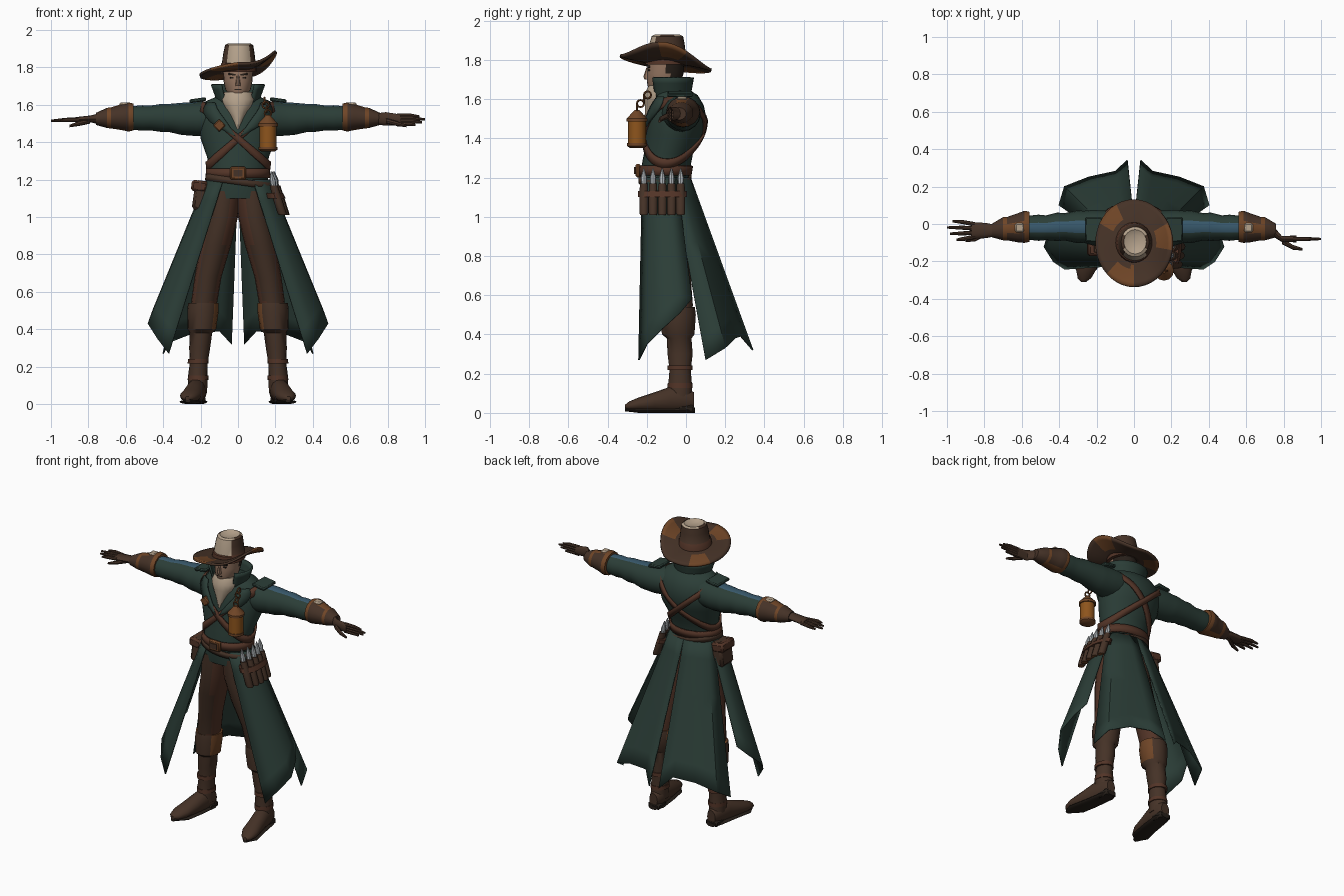
import bpy, bmesh, math
from math import sin, cos, pi, radians
from mathutils import Vector, Matrix

default_cube = bpy.data.objects.get("Cube")
if default_cube:
    bpy.data.objects.remove(default_cube)
parts = []


def material(name, *rgb):
    mat = bpy.data.materials.new(name)
    mat.use_nodes = True
    mat.diffuse_color = (*rgb, 1)
    mat.node_tree.nodes["Principled BSDF"].inputs["Base Color"].default_value = (*rgb, 1)
    return mat


green = material("coat green", .024, .047, .038)
brown = material("dark leather", .06, .032, .02)
belt = material("red brown strap", .085, .034, .02)
rust = material("rust trim", .16, .06, .02)
amber = material("lantern amber", .27, .09, .012)
bone = material("pale cloth", .46, .36, .26)
skin = material("skin", .3, .18, .12)
blue = material("steel blue", .04, .1, .15)
silver = material("silver", .42, .45, .47)
dark = material("dark hair", .02, .014, .01)


def finish(bm, name, mats, mirror=False, thick=0, rule=None, bevel=0):
    """Turn a bmesh into a named object; rule(centre, normal) picks the material."""
    bmesh.ops.recalc_face_normals(bm, faces=bm.faces)
    if rule:
        for face in bm.faces:
            face.material_index = int(rule(face.calc_center_median(), face.normal))
    mesh = bpy.data.meshes.new(name)
    bm.to_mesh(mesh)
    bm.free()
    for mat in mats:
        mesh.materials.append(mat)
    obj = bpy.data.objects.new(name, mesh)
    bpy.context.collection.objects.link(obj)
    if thick:
        solid = obj.modifiers.new("Thickness", 'SOLIDIFY')
        solid.thickness, solid.offset = thick, 0
    if bevel:
        obj.modifiers.new("Bevel", 'BEVEL').width = bevel
    if mirror:
        obj.modifiers.new("Mirror", 'MIRROR')
    parts.append(obj)
    return obj


def grid(name, rows, mats, closed=False, caps=False, **options):
    """Skin a list of equal rows of points."""
    bm = bmesh.new()
    rings = [[bm.verts.new(p) for p in row] for row in rows]
    count = len(rings[0])
    for low, high in zip(rings, rings[1:]):
        for i in range(count if closed else count - 1):
            j = (i + 1) % count
            bm.faces.new((low[i], low[j], high[j], high[i]))
    if caps:
        bm.faces.new(rings[0])
        bm.faces.new(rings[-1])
    return finish(bm, name, mats, **options)


def loft(name, rings, mats, axis="z", n=16, **options):
    """Skin ellipses (x, y, z, radius, radius) lying across the axis."""
    def offset(a, b, t):
        u, v = a * cos(t), b * sin(t)
        return Vector({"x": (0, u, v), "y": (u, 0, v), "z": (u, v, 0)}[axis])
    rows = [[Vector((x, y, z)) + offset(a, b, 2 * pi * i / n) for i in range(n)]
            for x, y, z, a, b in rings]
    return grid(name, rows, mats, closed=True, caps=True, **options)


def box(name, centre, size, mat, turn=0, **options):
    bm = bmesh.new()
    place = Matrix.Translation(centre) @ Matrix.Rotation(radians(turn), 4, 'Y')
    bmesh.ops.create_cube(bm, size=1, matrix=place @ Matrix.Diagonal((*size, 1)))
    return finish(bm, name, [mat], **options)


# Coat body
torso = [(0, -.11, 1.1, .18, .11), (0, -.11, 1.17, .165, .12), (0, -.105, 1.24, .155, .125),
         (0, -.09, 1.32, .165, .125), (0, -.06, 1.42, .2, .145), (0, -.045, 1.5, .21, .15),
         (0, -.045, 1.57, .205, .135), (0, -.05, 1.62, .17, .11), (0, -.07, 1.65, .1, .08)]
loft("coat_body", torso, [green], n=28)


def body_point(angle, z, grow=1.03):
    """Point on the coat body at a height and angle."""
    z = min(max(z, torso[0][2]), torso[-1][2])
    for low, high in zip(torso, torso[1:]):
        if z <= high[2]:
            break
    f = (z - low[2]) / (high[2] - low[2])
    _, cy, _, rx, ry = [p + (q - p) * f for p, q in zip(low, high)]
    return Vector((rx * grow * cos(angle), cy + ry * grow * sin(angle), z))


def strap(name, height, slope, width, mat, grow=1.04):
    rows = [[], []]
    for i in range(48):
        angle, z = 2 * pi * i / 48, height
        for _ in range(20):
            z = (z + height + slope * body_point(angle, z).x) / 2
        for row, side in zip(rows, (-1, 1)):
            row.append(body_point(angle, z + side * width / 2, grow))
    grid(name, rows, [mat], closed=True, thick=.012)


strap("chest_strap_left", 1.42, .9, .045, belt)
strap("chest_strap_right", 1.42, -.9, .045, belt, 1.06)
strap("waist_belt", 1.235, 0, .05, belt, 1.05)
strap("hip_belt", 1.19, -.15, .035, brown, 1.06)
box("belt_buckle", (0, -.245, 1.235), (.085, .025, .07), rust, bevel=.008)
box("buckle_plate", (0, -.255, 1.235), (.05, .018, .035), brown)
box("strap_buckle", (-.1, -.2, 1.49), (.05, .03, .05), rust, turn=45, bevel=.006)

# Skirt panels, interpolated from the waist to a pointed hem
def panel(name, start, end, hem):
    steps = len(hem) - 1
    top = [body_point(radians(start + (end - start) * i / steps), 1.2, 1.05) for i in range(steps + 1)]
    rows = [[p.lerp(Vector(q), k / 8) for p, q in zip(top, hem)] for k in range(9)]
    grid(name, rows, [green], mirror=True, thick=.008)


panel("front_skirt", -62, 28, [(.37, -.24, .27), (.43, -.2, .35), (.48, -.12, .43),
                               (.45, -.03, .51), (.4, .03, .58)])
panel("back_skirt", 18, 90, [(.4, .1, .27), (.37, .2, .33), (.24, .25, .38),
                             (.1, .28, .39), (.035, .34, .32)])

# Collar, lapels and scarf
collar = []
for k in range(5):
    f = k / 4
    arc = [radians(-50 + 280 * i / 24) for i in range(25)]
    collar.append([(cos(t) * (.1 + .04 * f), -.08 + sin(t) * (.095 + .02 * f), 1.6 + .11 * f)
                   for t in arc])
grid("collar", collar, [green], thick=.012)
lapel = []
for k in range(8):
    f = k / 7
    z = 1.61 - .18 * f
    lapel.append([body_point(-pi / 2 + (.75 - .7 * f) + spread * sin(pi * (.25 + .75 * f)), z, 1.09)
                  for spread in (-.1, .1, .4)])
grid("lapel", lapel, [green], mirror=True, thick=.012)
loft("scarf", [(0, -.12, 1.67, .075, .07), (0, -.13, 1.63, .09, .08), (0, -.135, 1.59, .075, .075),
               (0, -.145, 1.54, .045, .065), (0, -.16, 1.47, .01, .045)], [bone])
box("shoulder_tab", (.215, -.03, 1.625), (.09, .13, .02), green, turn=8, mirror=True, bevel=.006)

# Head
loft("head", [(0, -.06, 1.58, .055, .06), (0, -.12, 1.645, .04, .07), (0, -.115, 1.68, .068, .083),
              (0, -.105, 1.73, .078, .093), (0, -.1, 1.82, .08, .095)], [skin, dark], n=20,
     rule=lambda c, d: c.y > -.09 and c.z > 1.65)
loft("nose", [(0, -.19, 1.7, .016, .022), (0, -.195, 1.715, .013, .022), (0, -.19, 1.76, .007, .012)],
     [skin], n=8)
box("eye", (.03, -.188, 1.746), (.024, .009, .008), dark, mirror=True)
box("brow", (.032, -.19, 1.763), (.04, .012, .009), dark, turn=-8, mirror=True)
box("mouth", (0, -.194, 1.682), (.035, .009, .005), dark)

# Hat
brim = []
for k in range(7):
    f = .4 + .1 * k
    ring = []
    for i in range(40):
        c, s = cos(2 * pi * i / 40), sin(2 * pi * i / 40)
        lift = (.1 * c ** 3 if c > 0 else .03 * c) - .037 * s
        ring.append((.205 * f * c, -.103 + .233 * f * s, 1.785 + f * f * lift))
    brim.append(ring)
grid("hat_brim", brim, [brown, rust], closed=True, thick=.014,
     rule=lambda c, d: sin(3 * math.atan2(c.y + .1, c.x) + 1) > .6 and math.hypot(c.x, c.y + .1) > .13)


def crown_colour(c, d):
    if c.z < 1.825:
        return 2
    return -.05 < c.x < .065 and c.y < .02 and (d.y < .3 or d.z > .5)


loft("hat_crown", [(0, -.1, 1.775, .1, .11), (.003, -.1, 1.82, .094, .104),
                   (.004, -.098, 1.825, .09, .098), (.005, -.097, 1.88, .083, .09),
                   (.006, -.095, 1.92, .075, .08), (.006, -.095, 1.928, .06, .065),
                   (.006, -.095, 1.915, .03, .04)], [brown, bone, belt], n=24, rule=crown_colour)

# Sleeves, cuffs and hands
loft("sleeve", [(.13, -.03, 1.53, .1, .09), (.22, -.02, 1.525, .095, .092), (.27, -.015, 1.525, .085, .088),
                (.3, -.015, 1.525, .088, .086), (.37, -.015, 1.53, .073, .075), (.41, -.015, 1.53, .076, .075),
                (.47, -.02, 1.53, .066, .066), (.51, -.02, 1.53, .07, .068), (.6, -.02, 1.53, .06, .06)],
     [green, blue], axis="x", mirror=True, rule=lambda c, d: d.z > .9 and .2 < c.x < .56)
loft("glove_cuff", [(.56, -.015, 1.535, .08, .072), (.585, -.015, 1.535, .086, .078),
                    (.62, -.02, 1.535, .078, .07), (.68, -.025, 1.53, .062, .056),
                    (.7, -.025, 1.53, .062, .054), (.76, -.035, 1.525, .036, .032)],
     [brown, rust], axis="x", mirror=True,
     rule=lambda c, d: c.x < .59 or (.67 < c.x < .71) or (abs(d.y) < .3 and c.x < .67))
box("cuff_stud", (.61, -.02, 1.603), (.05, .05, .02), bone, mirror=True, bevel=.008)


def hand(side, prefix, bend, flat):
    """A palm and five fingers, spread flat or upright."""
    wide, thin = .045, .018
    a, b = (wide, thin) if flat else (thin, .036)
    y = -.035 + bend
    loft(prefix + "_palm", [(side * .74, -.035, 1.525, .03, .03), (side * .79, y, 1.525, a * .9, b),
                            (side * .87, y, 1.52, a, b * .8)], [brown], axis="x", n=12)
    for i, tip in enumerate((.95, .985, 1, .97)):
        step = (i - 1.5) * .022
        dy, dz = (step, 0) if flat else (0, step * .7)
        loft(f"{prefix}_finger_{i}", [(side * .85, y + dy, 1.52 + dz, .012, .012),
             (side * .92, y + dy * 1.4, 1.52 + dz, .011, .011),
             (side * tip, y + dy * 1.5, 1.515 + dz, .006, .006)], [brown], axis="x", n=8)
    loft(prefix + "_thumb", [(side * .79, y - .01, 1.515, .018, .015), (side * .85, y - .045, 1.5, .013, .013),
         (side * .9, y - .055, 1.487, .007, .007)], [brown], axis="x", n=8)


hand(-1, "right", 0, True)
hand(1, "left", -.045, False)

# Legs and boots
loft("trouser_leg", [(.07, -.11, 1.14, .09, .105), (.085, -.105, 1, .085, .11), (.12, -.09, .85, .083, .1),
                     (.16, -.06, .68, .072, .085), (.18, -.045, .55, .07, .08), (.195, -.04, .4, .05, .06)],
     [brown, belt], mirror=True, rule=lambda c, d: d.x < -.6 or d.x > .8)
loft("boot_shaft", [(.185, -.04, .54, .082, .085), (.187, -.04, .5, .084, .09), (.193, -.04, .4, .076, .083),
                    (.198, -.035, .38, .06, .063), (.205, -.03, .3, .056, .064), (.21, -.03, .22, .048, .054),
                    (.215, -.03, .15, .052, .06), (.215, -.03, .06, .05, .06)], [brown, rust], mirror=True,
     rule=lambda c, d: c.z > .52 or (c.z > .38 and d.x < -.7))
loft("boot_foot", [(.215, .04, .06, .03, .045), (.215, 0, .068, .048, .062), (.225, -.08, .068, .052, .066),
                   (.24, -.16, .055, .054, .05), (.255, -.24, .044, .055, .035), (.265, -.29, .036, .036, .022),
                   (.27, -.31, .032, .012, .01)], [brown], axis="y", mirror=True)
loft("boot_sole", [(.215, .045, .012, .03, .012), (.215, 0, .012, .052, .012), (.235, -.14, .012, .056, .012),
                   (.255, -.24, .012, .058, .012), (.268, -.31, .018, .014, .01)], [dark], axis="y", mirror=True)
box("boot_heel", (.215, .0, .02), (.085, .085, .04), dark, mirror=True, bevel=.01)
for z in (.14, .23):
    loft("boot_strap", [(.213, -.03, z - .012, .056, .064), (.213, -.03, z + .012, .055, .063)],
         [belt], mirror=True)

# Hip pouch and cartridge flasks
box("hip_pouch", (-.2, -.1, 1.115), (.075, .13, .16), brown, turn=8, bevel=.015)
box("pouch_flap", (-.207, -.1, 1.165), (.085, .14, .06), belt, turn=8, bevel=.012)
for i in range(5):
    x, y = .175 + .03 * sin(pi * (i + 1) / 6), -.215 + .047 * i
    loft(f"flask_{i}", [(x + .05, y, 1.01, .02, .02), (x + .045, y, 1.02, .024, .024),
         (x + .02, y, 1.1, .024, .024), (x, y, 1.17, .021, .021)], [brown, rust], n=10,
         rule=lambda c, d: d.z < -.8)
    loft(f"flask_tip_{i}", [(x, y, 1.165, .014, .014), (x - .005, y, 1.2, .016, .016),
         (x - .012, y, 1.245, .003, .003)], [silver], n=8)
loft("flask_band", [(.2, -.12, 1.1, .055, .125), (.19, -.12, 1.13, .05, .125)], [belt], n=20)

# Lantern hanging from the chest
def lantern_part(name, profile, mat):
    loft(name, [(.16, -.25, z, r, r) for z, r in profile], [mat], n=12)


lantern_part("lantern_base", [(1.35, .035), (1.36, .05), (1.375, .05)], rust)
lantern_part("lantern_glass", [(1.37, .045), (1.49, .045)], amber)
lantern_part("lantern_cap", [(1.485, .053), (1.5, .053), (1.53, .025), (1.545, .012)], rust)
for i in range(4):
    bpy.ops.mesh.primitive_torus_add(
        major_radius=.018, minor_radius=.005, major_segments=12, minor_segments=6,
        location=(.16 - .006 * i, -.25 + .018 * i, 1.555 + .022 * i), rotation=(pi / 2, 0, i * pi / 2))
    link = bpy.context.object
    link.name = f"chain_link_{i}"
    link.data.materials.append(rust)
    parts.append(link)

# Smooth shading with crisp edges
bpy.ops.object.select_all(action='DESELECT')
for part in parts:
    part.select_set(True)
bpy.context.view_layer.objects.active = parts[0]
bpy.ops.object.shade_smooth_by_angle(angle=radians(40))
